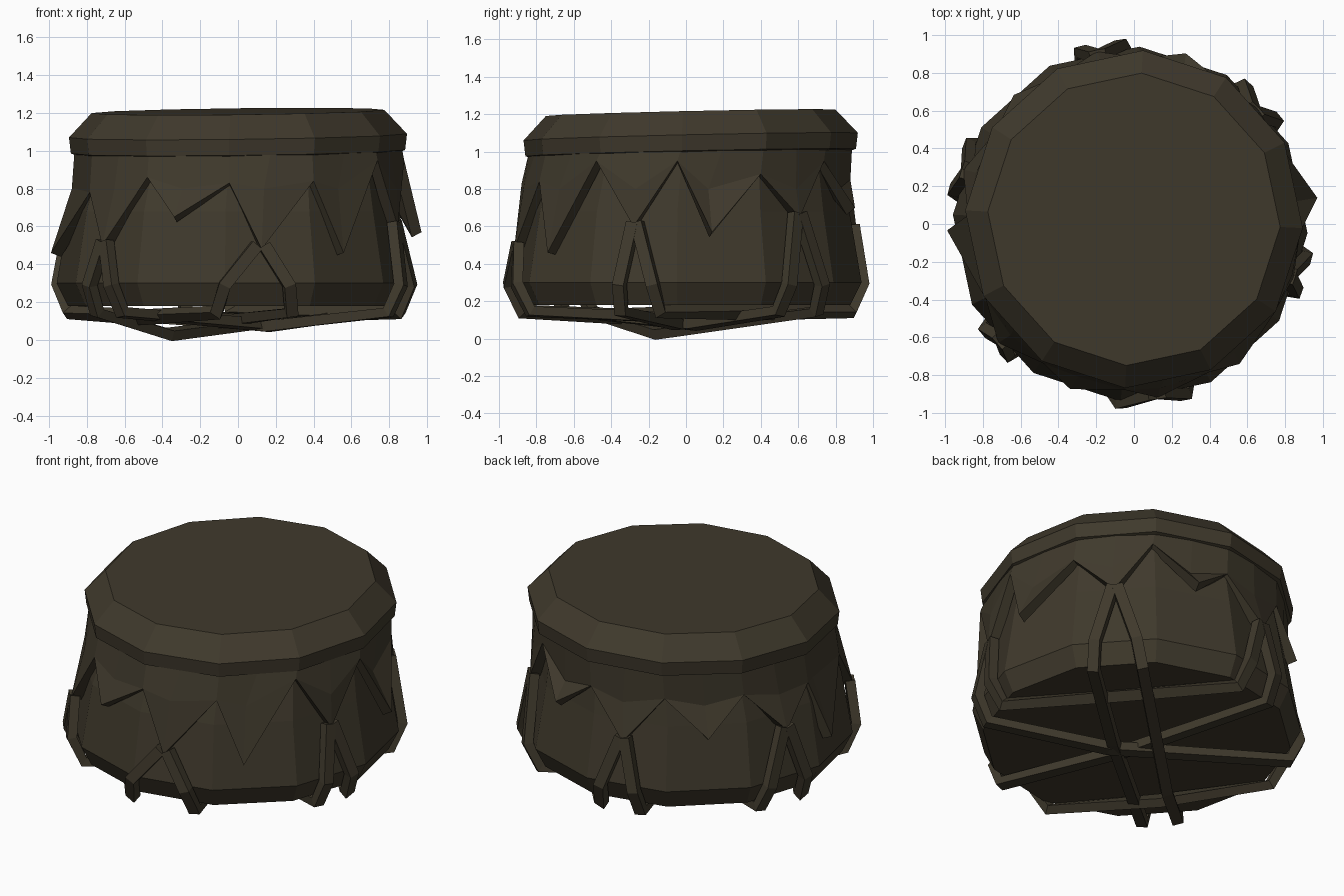
import bpy, bmesh, math
from mathutils import Vector

if "Cube" in bpy.data.objects:
    bpy.data.objects.remove(bpy.data.objects["Cube"])

SIDES = 12
PHASE = -3          # corner angle offset in degrees

hide = bpy.data.materials.new("dark brown hide")
hide.diffuse_color = (0.050, 0.041, 0.025, 1)
hide.use_nodes = True
hide.node_tree.nodes["Principled BSDF"].inputs["Base Color"].default_value = hide.diffuse_color


def pol(deg, r, z):
    a = math.radians(deg)
    shift = -0.02 if z < 0.75 else 0      # the belly sits slightly to the left
    return Vector((r * math.cos(a) + shift, r * math.sin(a), z))


def tilt(v):
    # the drum head leans slightly towards the front left
    if v.z > 0.96:
        v.z += 0.012 * v.x + 0.022 * v.y
        v.y += 0.025
    return v


def finish(name, bm):
    bmesh.ops.recalc_face_normals(bm, faces=bm.faces)
    me = bpy.data.meshes.new(name)
    bm.to_mesh(me)
    bm.free()
    ob = bpy.data.objects.new(name, me)
    bpy.context.collection.objects.link(ob)
    me.materials.append(hide)
    return ob


def bridge(bm, a, b):
    n = len(a)
    for i in range(n):
        j = (i + 1) % n
        bm.faces.new((a[i], a[j], b[j], b[i]))


def turned(name, profile):
    # twelve-sided closed solid from (radius, height) pairs, bottom to top
    bm = bmesh.new()
    rings = [[bm.verts.new(tilt(pol(PHASE + 30 * i, r, z))) for i in range(SIDES)]
             for r, z in profile]
    for a, b in zip(rings, rings[1:]):
        bridge(bm, a, b)
    bm.faces.new(rings[0])
    bm.faces.new(rings[-1])
    return finish(name, bm)


# shell and stretched head
turned("drum_shell", [(0.88, 0.18), (0.94, 0.30), (0.875, 0.68), (0.80, 1.02)])
turned("drum_head", [(0.84, 0.98), (0.885, 0.995), (0.895, 1.08), (0.775, 1.208)])

# jagged hide skirt: notches at the corners, flaps between them
notch_z = [.95, .88, .95, .85, .85, .85, .80, .78, .86, .83, .84, .95]
tips = [(8, 1.0, .57), (42, .91, .65), (72, .95, .70), (101, .93, .58),
        (132, .92, .62), (162, .93, .60), (182, .97, .46), (222, .94, .50),
        (250, .93, .65), (279, .93, .48), (308, .94, .46), (342, .91, .60)]
bm = bmesh.new()
top, low, mids = [], [], []
for i in range(SIDES):
    c = PHASE + 30 * i
    top.append(bm.verts.new(tilt(pol(c, .865, 1.02))))
    low.append(bm.verts.new(pol(c, .88, notch_z[i])))
    a, r, z = tips[i]
    mids.append((bm.verts.new(tilt(pol(c + 15, .845, 1.02))),
                 bm.verts.new(pol(a, .86 + .02 * (i % 2), .80)),
                 bm.verts.new(pol(a, r, z))))
for i in range(SIDES):
    j = (i + 1) % SIDES
    head, bend, tip = mids[i]
    bm.faces.new((top[i], low[i], bend, head))
    bm.faces.new((low[i], tip, bend))
    bm.faces.new((head, bend, low[j], top[j]))
    bm.faces.new((bend, tip, low[j]))
skirt = finish("hide_skirt", bm)
sol = skirt.modifiers.new("thickness", 'SOLIDIFY')
sol.thickness = 0.06
sol.offset = -1


def rope(name, pts, half=0.028):
    # square cord swept along a path
    bm = bmesh.new()
    rings = []
    centre = Vector((0, 0, 0.55))
    for i, p in enumerate(pts):
        t0 = (p - pts[i - 1]).normalized() if i else (pts[1] - p).normalized()
        t1 = (pts[i + 1] - p).normalized() if i < len(pts) - 1 else t0
        t = (t0 + t1).normalized()
        out = p - centre
        out = (out - t * out.dot(t)).normalized()
        side = t.cross(out)
        rings.append([bm.verts.new(p + half * (side * a * 1.15 + out * b))
                      for a, b in ((-1, -1), (1, -1), (1, 1), (-1, 1))])
    for a, b in zip(rings, rings[1:]):
        bridge(bm, a, b)
    bm.faces.new(rings[0])
    bm.faces.new(rings[-1])
    finish(name, bm)


# lacing: (tip, leg angle, tip, leg angle, sag position, sag height)
laces = [(1, 34, 7, 228, .4, .075), (1, 52, 7, 215, .7, .029),
         (11, 337, 5, 152, .4, .075), (11, 351, 3, 91, .5, .14),
         (3, 107, 9, 290, .5, .11), (9, 264, 5, 171, .5, .12)]


def leg(tip, ang):
    a, r, z = tips[tip]
    return [pol(a + (ang - a) * .1, r - .02, z + .02),
            pol(a + (ang - a) * .8, .95, .29),
            pol(ang, .885, .145)]


for n, (ta, aa, tb, ab, t, z) in enumerate(laces):
    first, last = leg(ta, aa), leg(tb, ab)
    mid = first[-1].lerp(last[-1], t)
    mid.z = z
    rope("lacing_rope_%d" % (n + 1), first + [mid] + last[::-1])
